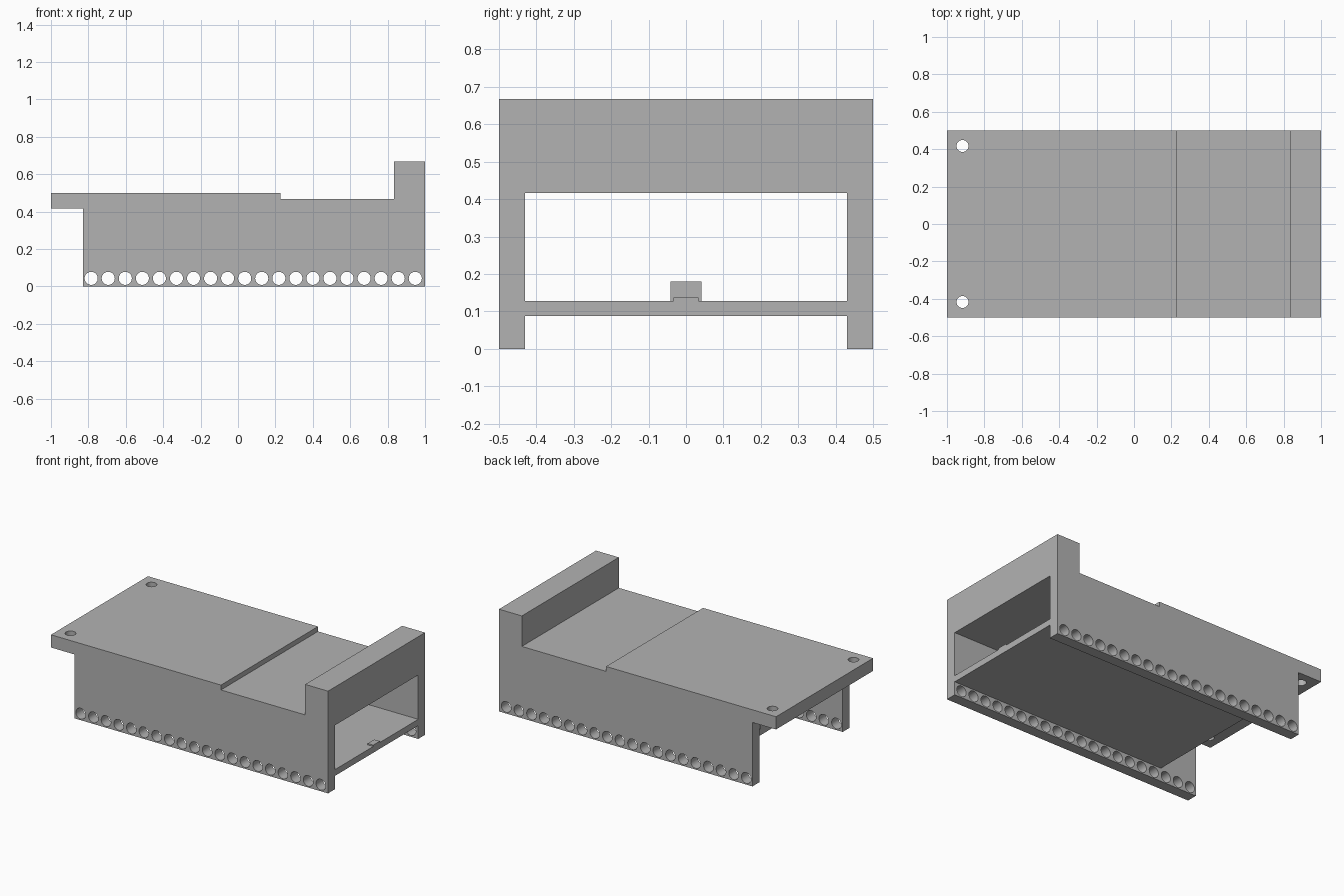
import bpy
import bmesh
from math import radians
from mathutils import Matrix

cube = bpy.data.objects.get("Cube")
if cube:
    bpy.data.objects.remove(cube, do_unlink=True)

grey = bpy.data.materials.new("plain grey")
grey.use_nodes = True
colour = (0.45, 0.45, 0.45, 1)
grey.diffuse_color = colour
grey.node_tree.nodes["Principled BSDF"].inputs["Base Color"].default_value = colour


def finish(bm, name):
    bmesh.ops.recalc_face_normals(bm, faces=bm.faces[:])
    mesh = bpy.data.meshes.new(name)
    bm.to_mesh(mesh)
    bm.free()
    mesh.materials.append(grey)
    obj = bpy.data.objects.new(name, mesh)
    bpy.context.collection.objects.link(obj)
    return obj


def side_prism(name, profile, half_width):
    """Extrude an x-z outline across y."""
    bm = bmesh.new()
    face = bm.faces.new([bm.verts.new((x, -half_width, z)) for x, z in profile])
    out = bmesh.ops.extrude_face_region(bm, geom=[face])
    verts = [v for v in out["geom"] if isinstance(v, bmesh.types.BMVert)]
    bmesh.ops.translate(bm, verts=verts, vec=(0, 2 * half_width, 0))
    return finish(bm, name)


def box(name, x0, x1, half_width, z0, z1):
    return side_prism(name, [(x0, z0), (x1, z0), (x1, z1), (x0, z1)], half_width)


def rods(name, matrices, radius, depth):
    bm = bmesh.new()
    for m in matrices:
        bmesh.ops.create_cone(bm, cap_ends=True, segments=32, radius1=radius,
                              radius2=radius, depth=depth, matrix=m)
    return finish(bm, name)


def cut(target, cutter):
    cutter.hide_render = True
    mod = target.modifiers.new("cut", 'BOOLEAN')
    mod.operation = 'DIFFERENCE'
    mod.solver = 'EXACT'
    mod.object = cutter
    bpy.context.view_layer.objects.active = target
    bpy.ops.object.modifier_apply(modifier=mod.name)
    bpy.data.objects.remove(cutter, do_unlink=True)


# Housing: overhanging deck, stepped top and raised end bar
housing = side_prism("housing", [
    (-0.83, 0), (1, 0), (1, 0.667), (0.835, 0.667), (0.835, 0.468),
    (0.227, 0.468), (0.227, 0.5), (-1, 0.5), (-1, 0.417), (-0.83, 0.417)], 0.5)

# Hollow interior, wrapped around the shelf
cut(housing, side_prism("interior_cutter", [
    (1.1, 0.417), (-0.9, 0.417), (-0.9, -0.1), (1.1, -0.1),
    (1.1, 0.087), (-0.565, 0.087), (-0.565, 0.128), (1.1, 0.128)], 0.43))

# Row of holes along the foot of both side walls
turn = Matrix.Rotation(radians(90), 4, 'X')
cut(housing, rods("wall_hole_cutter", [
    Matrix.Translation((-0.785 + i * 0.0912, 0, 0.043)) @ turn
    for i in range(20)], 0.035, 1.2))

# Screw holes in the overhang
cut(housing, rods("deck_hole_cutter", [
    Matrix.Translation((-0.917, y, 0.45)) for y in (-0.417, 0.417)], 0.032, 0.3))

# Small stop block and low lip on the shelf
box("stop_block", -0.565, -0.48, 0.041, 0.128, 0.18)
box("shelf_lip", 0.96, 1, 0.034, 0.128, 0.137)

# Smooth round holes, sharp edges elsewhere
bpy.ops.object.select_all(action='DESELECT')
housing.select_set(True)
bpy.context.view_layer.objects.active = housing
bpy.ops.object.shade_smooth_by_angle(angle=radians(30))
